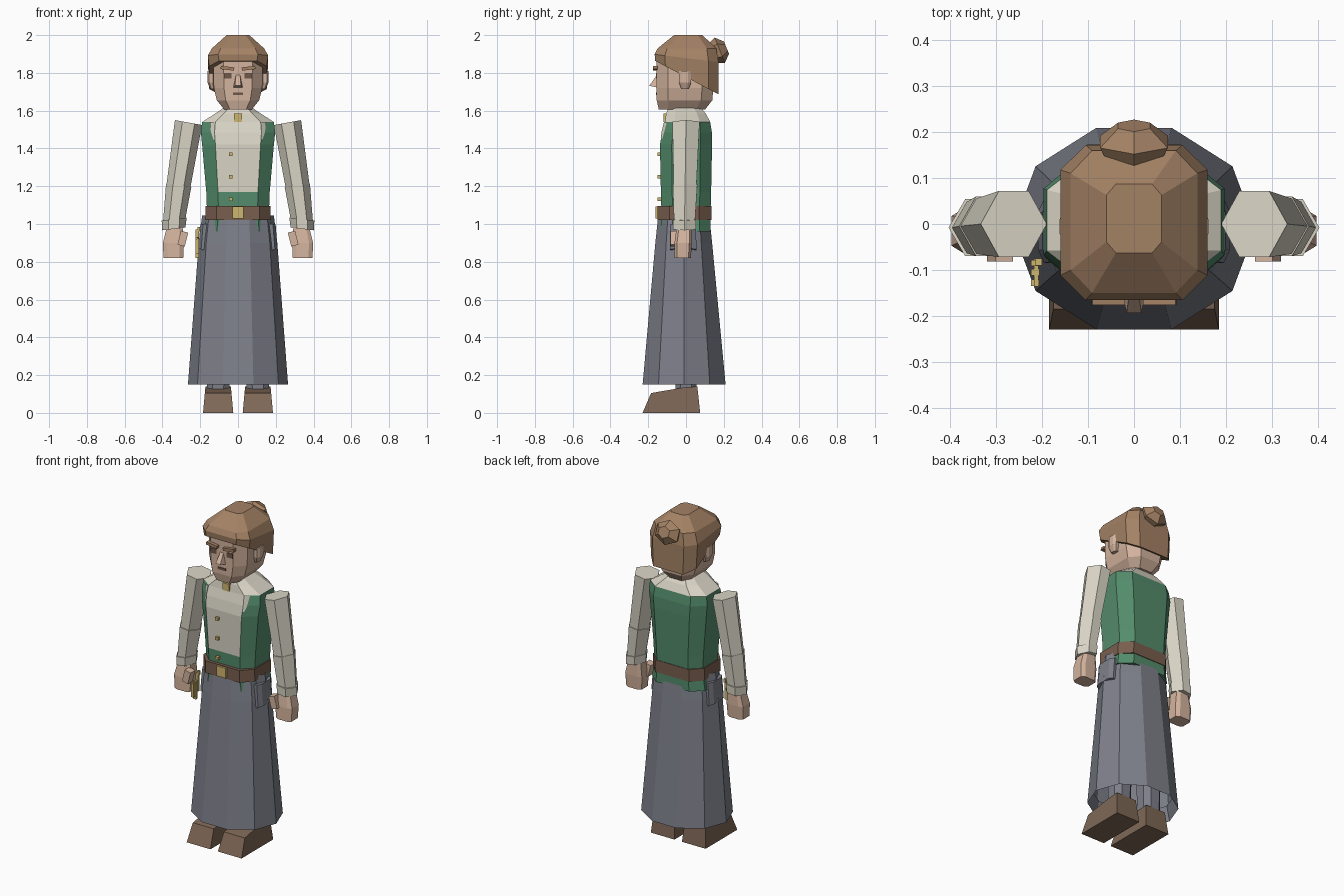
import bpy, bmesh, math
from mathutils import Vector, Matrix

if "Cube" in bpy.data.objects:
    bpy.data.objects.remove(bpy.data.objects["Cube"])


def mat(name, r, g, b):
    lin = [((c / 255 + 0.055) / 1.055) ** 2.4 for c in (r, g, b)]
    m = bpy.data.materials.new(name)
    m.diffuse_color = (*lin, 1)
    m.use_nodes = True
    m.node_tree.nodes["Principled BSDF"].inputs["Base Color"].default_value = m.diffuse_color
    return m


GREEN = mat("vest green", 84, 140, 108)
WHITE = mat("shirt cream", 218, 213, 198)
SKIN = mat("skin", 212, 180, 158)
HAIR = mat("hair brown", 164, 130, 101)
LEATHER = mat("belt leather", 120, 94, 78)
BOOT = mat("boot brown", 126, 103, 86)
GREY = mat("skirt grey", 126, 128, 138)
GOLD = mat("brass", 206, 182, 110)
DARK = mat("face detail brown", 112, 88, 72)


def make(name, verts, faces, *mats):
    bm = bmesh.new()
    vs = [bm.verts.new(v) for v in verts]
    for f in faces:
        bm.faces.new([vs[i] for i in f])
    bmesh.ops.recalc_face_normals(bm, faces=bm.faces)
    me = bpy.data.meshes.new(name)
    bm.to_mesh(me)
    bm.free()
    for m in mats:
        me.materials.append(m)
    ob = bpy.data.objects.new(name, me)
    bpy.context.collection.objects.link(ob)
    return ob


def ngon(n, phase=0.0):
    return [(math.cos(phase + math.tau * i / n), math.sin(phase + math.tau * i / n)) for i in range(n)]


def chamfered(a, b):
    """Octagon in the unit square: a = half side flat, b = half front flat."""
    return [(1, -a), (1, a), (b, 1), (-b, 1), (-1, a), (-1, -a), (-b, -1), (b, -1)]


def loft(name, shape, rings, *mats, caps=True):
    """rings: centre x, y, z, half width, half depth, slope along x, slope along y."""
    n, verts, faces = len(shape), [], []
    for cx, cy, cz, rx, ry, sx, sy in rings:
        verts += [(cx + rx * x, cy + ry * y, cz + sx * rx * x + sy * ry * y) for x, y in shape]
    for k in range(len(rings) - 1):
        for i in range(n):
            j = (i + 1) % n
            faces.append((k * n + i, k * n + j, k * n + n + j, k * n + n + i))
    if caps:
        faces += [tuple(range(n)), tuple(range(len(verts) - n, len(verts)))]
    return make(name, verts, faces, *mats)


def box(name, x, y, z, m, tilt=0.0):
    c = Vector(((x[0] + x[1]) / 2, (y[0] + y[1]) / 2, (z[0] + z[1]) / 2))
    rot = Matrix.Rotation(tilt, 3, 'Y')
    vs = [c + rot @ (Vector((a, b, d)) - c) for a in x for b in y for d in z]
    return make(name, vs, [(0, 1, 3, 2), (4, 5, 7, 6), (0, 1, 5, 4), (2, 3, 7, 6), (0, 2, 6, 4), (1, 3, 7, 5)], m)


def mirrored(ob):
    """Put a flipped copy on the other side of the body."""
    me = ob.data.copy()
    me.transform(Matrix.Scale(-1, 4, (1, 0, 0)))
    me.flip_normals()
    bpy.context.collection.objects.link(bpy.data.objects.new(ob.name + "_left", me))


# Skirt: open ten-sided cone
deca = ngon(10)
loft("skirt", deca, [(0, -.01, .15, .265, .231, 0, 0), (0, -.012, .9, .208, .158, 0, 0),
                     (0, -.012, 1.045, .19, .142, 0, 0)], GREY, caps=False)
loft("skirt_lining", deca, [(0, -.01, .15, .265, .231, 0, 0), (0, -.01, .24, .245, .21, 0, 0)], GREY, caps=False)

# Legs and boots
leg = loft("trouser_leg", chamfered(.5, .5), [(.105, 0, .1, .058, .055, 0, 0), (.1, 0, .95, .07, .075, 0, 0)], GREY)
mirrored(leg)
side = [(-.23, 0), (.075, 0), (.06, .14), (-.01, .135), (-.185, .105)]
sv = [(.025 + .09 * z, y, z) for y, z in side] + [(.185 - .09 * z, y, z) for y, z in side]
mirrored(make("boot", sv, [(0, 1, 2, 3, 4), (5, 6, 7, 8, 9)] +
              [(i, (i + 1) % 5, 5 + (i + 1) % 5, 5 + i) for i in range(5)], BOOT))

# Torso: vest with a cream shirt front and yoke
torso = loft("torso", chamfered(.55, .63), [
    (0, 0, .96, .178, .13, 0, 0), (0, 0, 1.06, .164, .13, 0, 0), (0, 0, 1.17, .168, .133, 0, 0),
    (0, 0, 1.42, .19, .138, 0, 0), (0, .005, 1.485, .197, .132, 0, 0), (0, .008, 1.54, .19, .12, 0, 0),
    (0, .0, 1.585, .12, .105, 0, 0), (0, -.01, 1.625, .062, .08, 0, 0)], GREEN, WHITE)
for p in torso.data.polygons:
    front = p.normal.y < -.7 and abs(p.center.x) < .05 and p.center.z > 1.18
    p.material_index = 1 if front or p.center.z > 1.545 else 0
# Shirt showing beside the front panel at the shoulders
mirrored(make("shirt_edge", [(.12, -.134, 1.42), (.126, -.1305, 1.485), (.122, -.1165, 1.54), (.15, -.099, 1.54),
                             (.143, -.116, 1.485)], [(0, 4, 3, 2, 1)], WHITE))

# Hip pockets over the skirt
mirrored(loft("hip_pocket", chamfered(.6, .6), [(.175, -.015, .86, .034, .07, .3, 0),
                                                (.163, -.015, 1.0, .036, .068, 0, 0)], GREY))

# Belt, buckle, buttons and brooch
loft("belt", chamfered(.55, .66), [(0, -.008, 1.022, .174, .142, 0, 0), (0, -.008, 1.096, .172, .142, 0, 0)], LEATHER)
box("buckle", (-.03, .03), (-.162, -.145), (1.03, 1.092), GOLD)
for i, z in enumerate((1.13, 1.25, 1.37)):
    box("button_%d" % i, (-.048, -.03), (-.152, -.13), (z - .009, z + .009), GOLD)
box("collar_brooch", (-.022, .022), (-.118, -.09), (1.54, 1.585), GOLD)

# Key ring at the hip
for i, (y, z0, z1) in enumerate(((-.085, .86, .97), (-.105, .82, .93), (-.128, .84, .92))):
    box("key_%d" % i, (-.224, -.206), (y - .007, y + .007), (z0, z1), GOLD)
box("key_ring", (-.218, -.208), (-.136, -.075), (.915, .928), GOLD)
box("key_hook", (-.215, -.2), (-.09, -.075), (.96, .985), GOLD)

# Arms: six-sided sleeves, cuffs and hands
hexa = [(1, 0), (.45, 1), (-.45, 1), (-1, 0), (-.45, -1), (.45, -1)]
mirrored(loft("sleeve_upper", hexa, [(.317, -.005, 1.19, .063, .06, .12, 0),
                                     (.262, 0, 1.537, .072, .072, .18, 0)], WHITE))
mirrored(loft("sleeve_lower", hexa, [(.341, -.008, 1.0, .056, .055, .12, 0),
                                     (.314, -.005, 1.205, .067, .065, .12, 0)], WHITE))
mirrored(loft("cuff", hexa, [(.340, -.008, .974, .062, .06, -.12, 0),
                             (.338, -.008, 1.026, .066, .062, -.12, 0)], WHITE))
mirrored(loft("hand", chamfered(.7, .6), [(.342, -.018, .82, .052, .044, 0, 0), (.342, -.015, .9, .056, .046, 0, 0),
                                          (.335, -.01, .98, .042, .04, 0, 0)], SKIN))
mirrored(box("thumb", (.272, .312), (-.082, -.035), (.885, .96), SKIN, -.25))

# Neck and head
loft("neck", ngon(8, math.pi / 8), [(0, 0, 1.56, .065, .07, 0, 0), (0, 0, 1.66, .065, .075, 0, 0)], SKIN)
loft("head", chamfered(.6, .58), [
    (0, -.022, 1.605, .072, .122, 0, 0), (0, -.008, 1.655, .112, .147, 0, 0),
    (0, -.005, 1.72, .128, .15, 0, 0), (0, -.005, 1.9, .133, .15, 0, 0)], SKIN)
mirrored(loft("ear", chamfered(.5, .5), [(.135, -.005, 1.715, .012, .02, 0, 0), (.143, -.005, 1.75, .019, .032, 0, 0),
                                         (.143, -.005, 1.81, .019, .032, 0, 0)], SKIN))
make("nose", [(-.026, -.15, 1.722), (.026, -.15, 1.722), (-.016, -.194, 1.732), (.016, -.194, 1.732),
              (-.01, -.15, 1.795), (.01, -.15, 1.795)],
     [(0, 1, 3, 2), (2, 3, 5, 4), (0, 2, 4), (1, 5, 3), (0, 4, 5, 1)], SKIN)
mirrored(box("eye", (.035, .075), (-.159, -.15), (1.77, 1.799), DARK))
mirrored(box("eyebrow", (.02, .092), (-.176, -.15), (1.816, 1.833), HAIR, -.12))
box("mouth", (-.026, .026), (-.159, -.15), (1.682, 1.696), DARK)

# Hair cap with slanted hairline, and a bun behind
loft("hair", chamfered(.68, .66), [
    (0, .005, 1.775, .152, .168, 0, -.53), (0, .003, 1.878, .16, .169, 0, -.12),
    (0, .005, 1.93, .138, .155, 0, 0), (0, .012, 2.0, .06, .075, 0, 0)], HAIR)
bun = loft("hair_bun", ngon(6, math.pi / 6), [(0, 0, -.04, .06, .05, 0, 0), (0, 0, .012, .085, .072, 0, 0),
                                              (0, 0, .05, .04, .035, 0, 0)], HAIR)
bun.data.transform(Matrix.Translation((0, .168, 1.915)) @ Matrix.Rotation(math.radians(-68), 4, 'X'))
